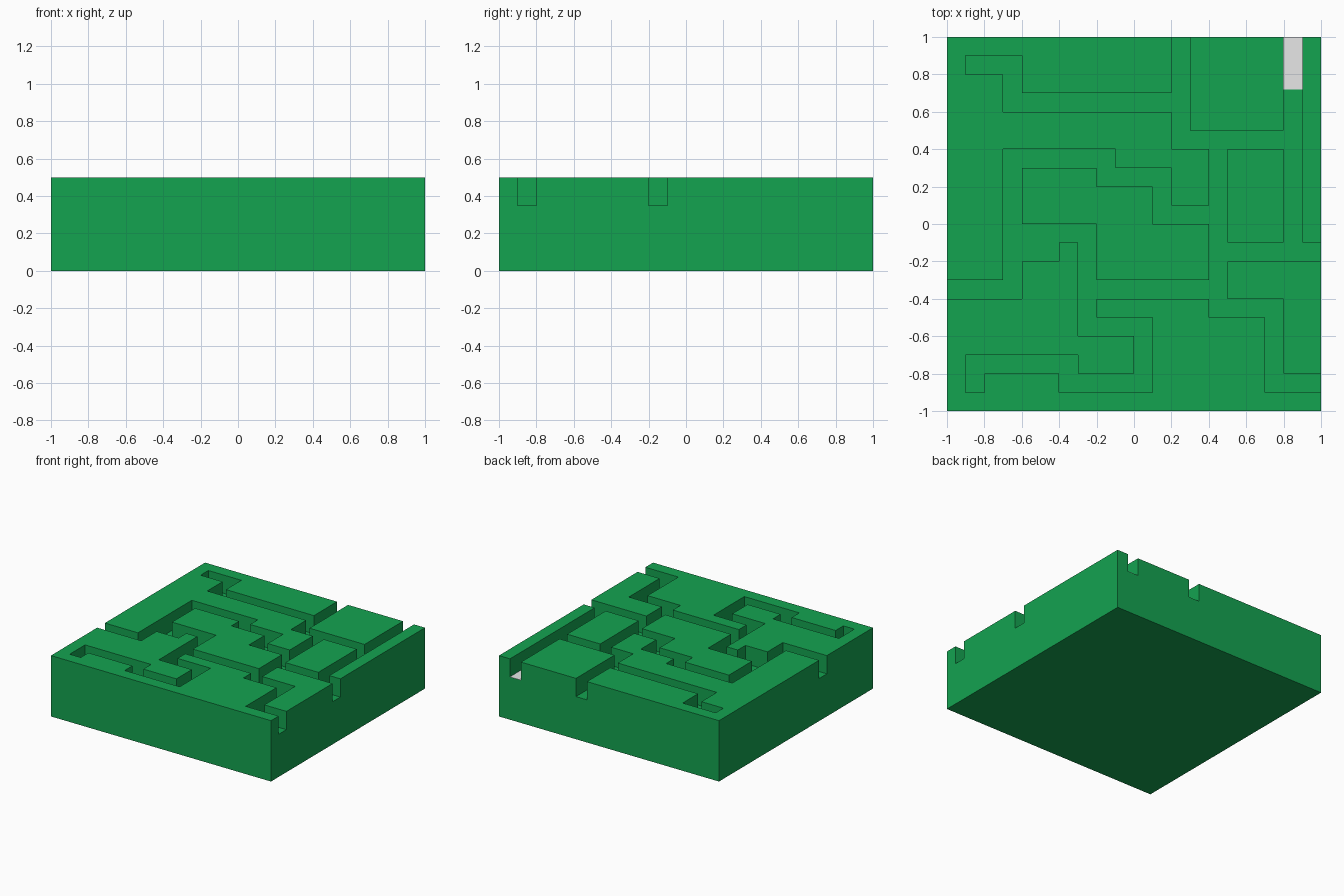
import bpy, bmesh

if "Cube" in bpy.data.objects:
    bpy.data.objects.remove(bpy.data.objects["Cube"])

CELL, TOP, FLOOR = 0.1, 0.5, 0.35


def material(name, rgb):
    m = bpy.data.materials.new(name)
    m.diffuse_color = (*rgb, 1)
    m.use_nodes = True
    m.node_tree.nodes["Principled BSDF"].inputs["Base Color"].default_value = m.diffuse_color
    return m


green = material("green", (0.007, 0.367, 0.081))
grey = material("light grey", (0.8, 0.8, 0.8))


def add_object(name, bm, mat):
    mesh = bpy.data.meshes.new(name)
    bmesh.ops.recalc_face_normals(bm, faces=bm.faces)
    bm.to_mesh(mesh)
    bm.free()
    mesh.materials.append(mat)
    ob = bpy.data.objects.new(name, mesh)
    bpy.context.collection.objects.link(ob)
    return ob


def box(name, x0, x1, y0, y1, z0, z1, mat):
    bm = bmesh.new()
    bmesh.ops.create_cube(bm, size=1)
    for v in bm.verts:
        v.co = (x1 if v.co.x > 0 else x0, y1 if v.co.y > 0 else y0, z1 if v.co.z > 0 else z0)
    return add_object(name, bm, mat)


# Maze channels: centre paths in grid cells (20 x 20); -1 and 20 run out of the block
paths = [
    [(1, 18), (3, 18), (3, 16), (12, 16)],
    [(12, 20), (12, 14), (18, 14)],
    [(18, 20), (18, 8), (20, 8)],
    [(14, 14), (14, 5)],
    [(14, 8), (18, 8)],
    [(14, 5), (17, 5), (17, 1), (20, 1)],
    [(14, 6), (7, 6)],
    [(7, 9), (7, 4), (10, 4), (10, 1), (6, 1), (6, 2), (1, 2), (1, 1)],
    [(7, 9), (3, 9)],
    [(4, 8), (5, 8)],
    [(-1, 6), (3, 6), (3, 13), (8, 13), (8, 12), (11, 12), (11, 10), (14, 10)],
]
cells = set()
for path in paths:
    for (xa, ya), (xb, yb) in zip(path, path[1:]):
        for i in range(min(xa, xb), max(xa, xb) + 1):
            for j in range(min(ya, yb), max(ya, yb) + 1):
                cells.add((i, j))

# Channel cutter: connected cell floor extruded upwards
bm = bmesh.new()
corners = {}


def corner(i, j):
    if (i, j) not in corners:
        corners[i, j] = bm.verts.new((i * CELL - 1, j * CELL - 1, FLOOR))
    return corners[i, j]


for i, j in sorted(cells):
    bm.faces.new([corner(i, j), corner(i + 1, j), corner(i + 1, j + 1), corner(i, j + 1)])
ext = bmesh.ops.extrude_face_region(bm, geom=bm.faces[:], use_keep_orig=True)
for v in ext["geom"]:
    if isinstance(v, bmesh.types.BMVert):
        v.co.z = TOP + 0.2
bmesh.ops.dissolve_limit(bm, angle_limit=0.01, verts=bm.verts, edges=bm.edges)
cutter = add_object("channel_cutter", bm, green)
cutter.hide_render = True

# Maze block with the channels carved out
block = box("maze_block", -1, 1, -1, 1, 0, TOP, green)
mod = block.modifiers.new("channels", 'BOOLEAN')
mod.operation, mod.solver, mod.object = 'DIFFERENCE', 'EXACT', cutter
bpy.context.view_layer.objects.active = block
bpy.ops.object.modifier_apply(modifier=mod.name)
bpy.data.objects.remove(cutter)

# Grey finish strip on the floor of the back right channel
box("finish_strip", 0.8, 0.9, 0.72, 1, FLOOR - 0.001, FLOOR + 0.002, grey)
